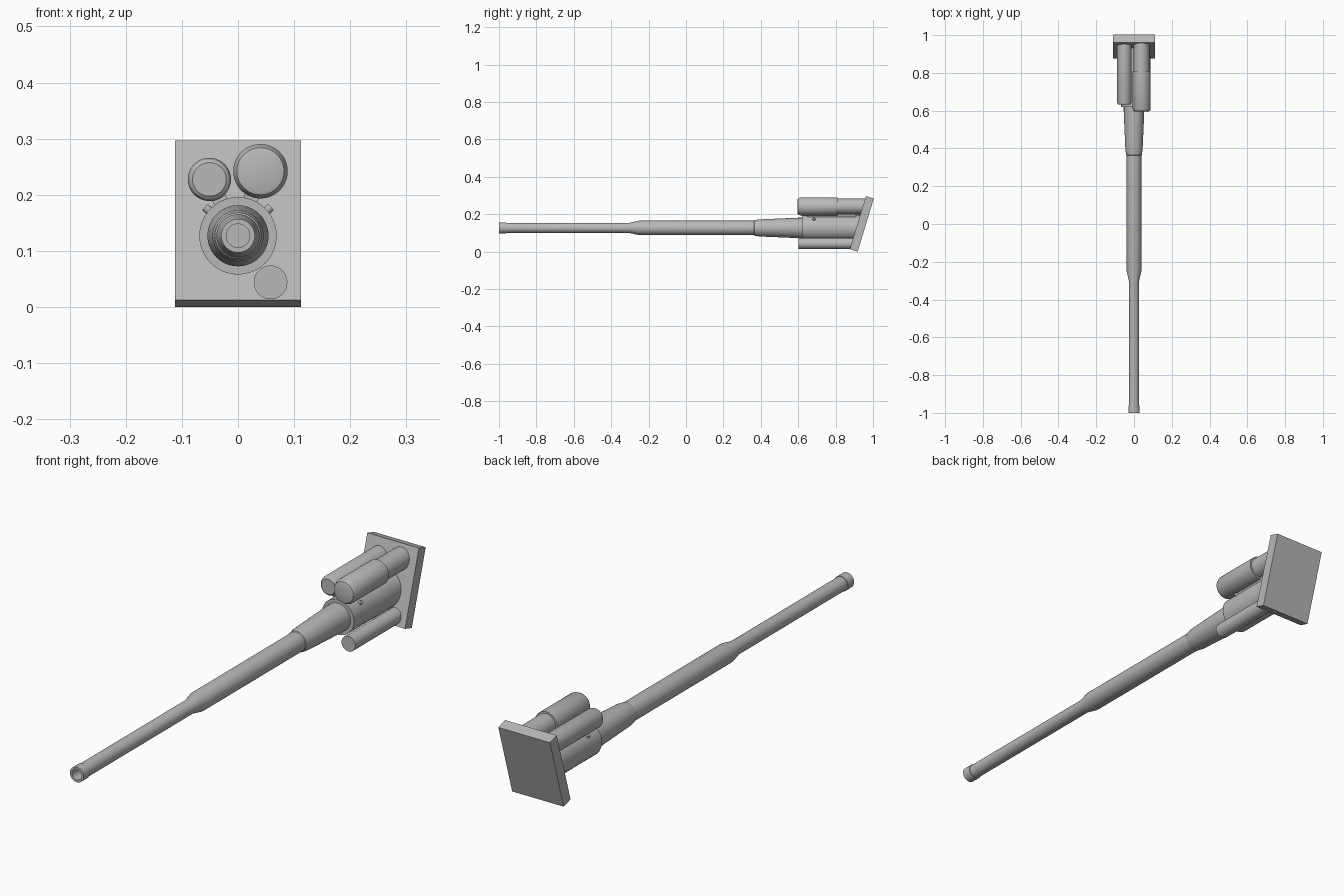
import bpy, bmesh, math
from mathutils import Matrix, Vector

if "Cube" in bpy.data.objects:
    bpy.data.objects.remove(bpy.data.objects["Cube"])

grey = bpy.data.materials.new("gunmetal_grey")
grey.diffuse_color = (0.48, 0.48, 0.48, 1)
grey.use_nodes = True
grey.node_tree.nodes["Principled BSDF"].inputs["Base Color"].default_value = grey.diffuse_color
AXIS_Z = 0.127


def finish(name, bm, smooth=True):
    bmesh.ops.remove_doubles(bm, verts=bm.verts, dist=1e-6)
    bmesh.ops.recalc_face_normals(bm, faces=bm.faces)
    me = bpy.data.meshes.new(name)
    bm.to_mesh(me)
    bm.free()
    me.materials.append(grey)
    ob = bpy.data.objects.new(name, me)
    bpy.context.collection.objects.link(ob)
    if smooth:
        bpy.ops.object.select_all(action='DESELECT')
        ob.select_set(True)
        bpy.context.view_layer.objects.active = ob
        bpy.ops.object.shade_smooth_by_angle(angle=math.radians(25))
    return ob


def lathe(name, x, z, profile, sides=40):
    """Revolve (y, radius) points around an axis parallel to y."""
    bm = bmesh.new()
    rings = []
    for y, r in profile:
        rings.append([bm.verts.new((x + r * math.cos(a), y, z + r * math.sin(a)))
                      for a in (2 * math.pi * i / sides for i in range(sides))])
    for a, b in zip(rings, rings[1:]):
        for i in range(sides):
            j = (i + 1) % sides
            bm.faces.new((a[i], a[j], b[j], b[i]))
    bm.faces.new(rings[0])
    bm.faces.new(rings[-1])
    return finish(name, bm)


def box(name, size, matrix):
    bm = bmesh.new()
    bmesh.ops.create_cube(bm, size=1, matrix=matrix @ Matrix.Diagonal((*size, 1)))
    return finish(name, bm, False)


# Hollow barrel with muzzle ring and a taper to the thicker rear half
lathe("barrel", 0, AXIS_Z, [
    (-0.90, 0.021), (-1.0, 0.021), (-1.0, 0.030), (-0.962, 0.030), (-0.962, 0.0275),
    (-0.30, 0.0275), (-0.25, 0.0385), (0.40, 0.0385)])

# Tapered sleeve and the main housing behind it
lathe("barrel_sleeve", 0, AXIS_Z, [
    (0.36, 0.036), (0.365, 0.041), (0.39, 0.0455), (0.60, 0.0545), (0.63, 0.0545)])
lathe("housing", 0, AXIS_Z, [(0.62, 0.069), (0.935, 0.069)], 48)

# Recoil cylinders around the housing
lathe("upper_left_cylinder", -0.051, 0.2275, [
    (0.632, 0.030), (0.636, 0.035), (0.645, 0.0385), (0.96, 0.0385)])
lathe("upper_right_cylinder", 0.040, 0.242, [
    (0.595, 0.033), (0.598, 0.042), (0.612, 0.0485), (0.81, 0.0485),
    (0.81, 0.0415), (0.966, 0.0415)])
lathe("lower_cylinder", 0.058, 0.044, [(0.602, 0.030), (0.906, 0.030)])

# Webs joining the upper cylinders to the housing
for side, x, z in (("left", -0.051, 0.2275), ("right", 0.040, 0.242)):
    d = Vector((x, 0, z - AXIS_Z)).normalized()
    mid = Vector((0, 0.78, AXIS_Z)) + d * 0.074
    rot = Matrix.Rotation(math.atan2(d.x, d.z), 4, 'Y')
    box(side + "_web", (0.026, 0.26, 0.026), Matrix.Translation(mid) @ rot)

# Small bolts on the housing flanks
for side, s in (("left", -1), ("right", 1)):
    d = Vector((s * 0.054, 0, 0.047)).normalized()
    bm = bmesh.new()
    place = (Matrix.Translation(Vector((0, 0.684, AXIS_Z)) + d * 0.071)
             @ Matrix.Rotation(math.atan2(d.x, d.z), 4, 'Y'))
    bmesh.ops.create_cone(bm, cap_ends=True, segments=12, radius1=0.008,
                          radius2=0.007, depth=0.014, matrix=place)
    finish(side + "_bolt", bm)

# Tilted mounting plate
tilt = math.atan2(0.086, 0.284)
box("mounting_plate", (0.224, 0.044, 0.297),
    Matrix.Translation((0, 0.940, 0.1485)) @ Matrix.Rotation(-tilt, 4, 'X'))
